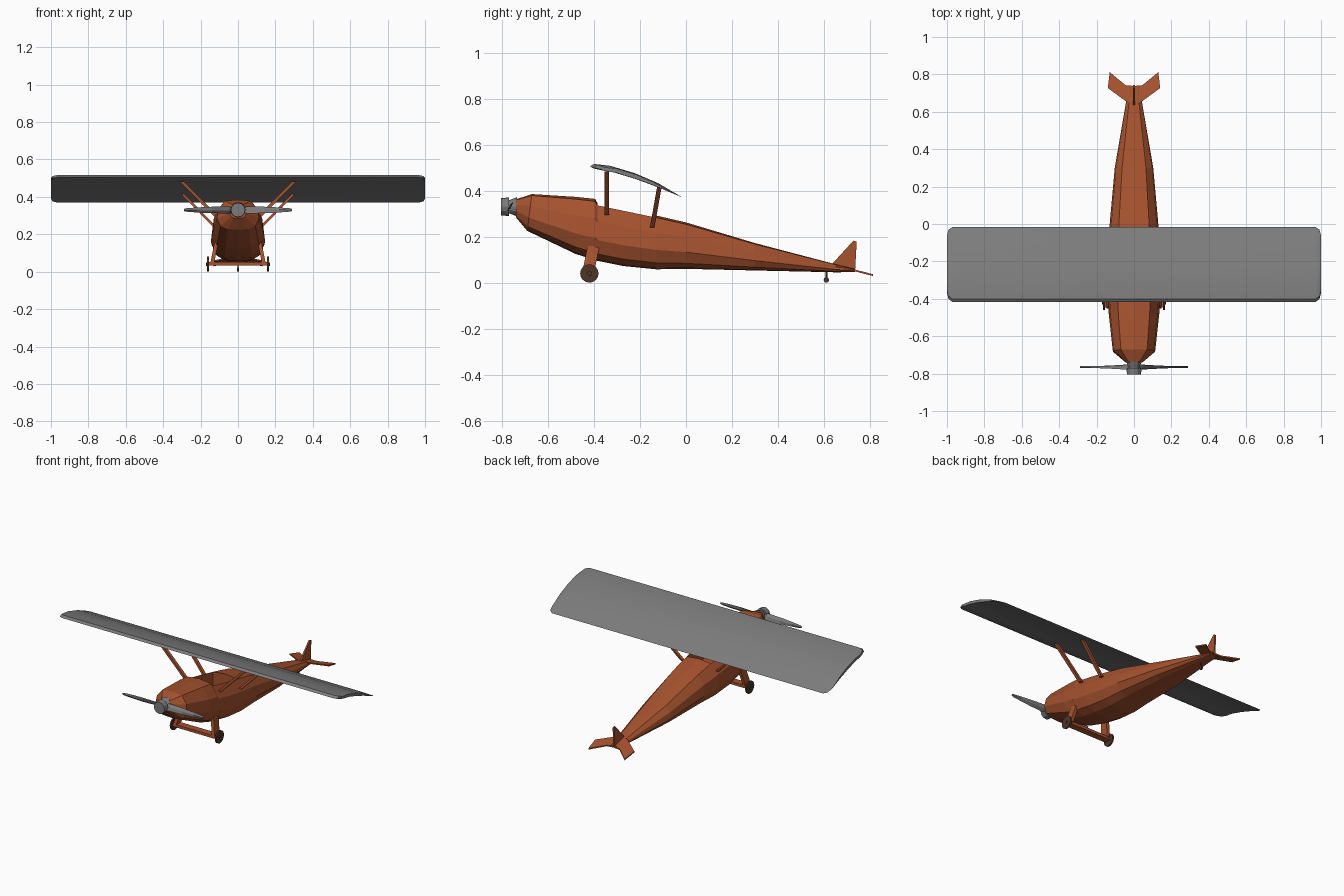
import bpy, bmesh
from math import sin, cos, pi, radians
from mathutils import Vector, Matrix

if "Cube" in bpy.data.objects:
    bpy.data.objects.remove(bpy.data.objects["Cube"])


def material(name, rgb):
    m = bpy.data.materials.new(name)
    m.diffuse_color = (*rgb, 1)
    m.use_nodes = True
    m.node_tree.nodes["Principled BSDF"].inputs["Base Color"].default_value = m.diffuse_color
    return m


BROWN = material("rust_paint", (0.38, 0.085, 0.028))
GREY = material("dark_grey", (0.2, 0.2, 0.2))
DARK = material("dark_brown", (0.08, 0.035, 0.02))


def finish(bm, name, mat, mirror=False):
    bmesh.ops.recalc_face_normals(bm, faces=bm.faces)
    me = bpy.data.meshes.new(name)
    bm.to_mesh(me)
    bm.free()
    ob = bpy.data.objects.new(name, me)
    bpy.context.collection.objects.link(ob)
    me.materials.append(mat)
    if mirror:
        ob.modifiers.new("mirror", 'MIRROR').use_mirror_merge = False
    return ob


def add_loft(bm, rings):
    """Skin a list of equal-length rings and cap both ends."""
    vs = [[bm.verts.new(p) for p in r] for r in rings]
    n = len(vs[0])
    for a, b in zip(vs, vs[1:]):
        for i in range(n):
            j = (i + 1) % n
            bm.faces.new((a[i], a[j], b[j], b[i]))
    bm.faces.new(vs[0])
    bm.faces.new(vs[-1][::-1])
    return vs


def loft(name, rings, mat, mirror=False):
    bm = bmesh.new()
    add_loft(bm, rings)
    return finish(bm, name, mat, mirror)


def strut(name, a, b, wx, wy, mat=BROWN):
    """Mirrored bar between two points with level ends."""
    box = [(-wx, -wy), (wx, -wy), (wx, wy), (-wx, wy)]
    return loft(name, [[Vector(p) + Vector((x, y, 0)) for x, y in box] for p in (a, b)], mat, True)


def cylinder(name, centre, r1, r2, depth, rot, mat, sides=12, mirror=False):
    bm = bmesh.new()
    bmesh.ops.create_cone(bm, cap_ends=True, segments=sides, radius1=r1, radius2=r2, depth=depth,
                          matrix=Matrix.Translation(centre) @ rot)
    return finish(bm, name, mat, mirror)


ALONG_X = Matrix.Rotation(pi / 2, 4, 'Y')
ALONG_Y = Matrix.Rotation(pi / 2, 4, 'X')   # cone's second end faces -y

# Fuselage: faceted section swept through stations (y, half width, top, bottom)
stations = [(-.74, .045, .362, .285), (-.68, .113, .385, .225), (-.48, .135, .373, .125),
            (-.395, .140, .364, .098), (-.385, .141, .346, .095), (-.27, .145, .322, .072),
            (-.13, .140, .292, .058), (0, .130, .262, .060), (.30, .103, .172, .053),
            (.65, .043, .080, .045), (.735, .034, .060, .046)]
half = [(0, 1), (.62, .96), (.93, .68), (1, .36), (.82, .12), (.5, .02), (0, 0)]
section = half + [(-x, z) for x, z in half[-2:0:-1]]
bm = bmesh.new()
rings = add_loft(bm, [[(x * w, y + (.02 * (t - .5) if i == 1 else 0), b + t * (top - b))
                       for x, t in section] for i, (y, w, top, b) in enumerate(stations)])
# Cockpit: sink the inset top panels behind the nose
deck = {v for r in rings[4:7] for v in (r[-1], r[0], r[1])}
panels = [f for f in bm.faces if all(v in deck for v in f.verts)]
bmesh.ops.inset_region(bm, faces=panels, thickness=.012, use_even_offset=True)
for v in {v for f in panels for v in f.verts}:
    v.co.z = min(v.co.z - .1, .2)
finish(bm, "fuselage", BROWN)

# Wing: cambered aerofoil with rounded tips
foil = [(-.417, .505), (-.40, .516), (-.33, .508), (-.22, .475), (-.12, .432), (-.015, .370),
        (-.12, .414), (-.22, .451), (-.33, .484), (-.40, .496)]
tips = [(-1, .76), (-.992, .92), (-.97, 1), (.97, 1), (.992, .92), (1, .76)]
wing = loft("wing", [[(x, -.215 + (y + .215) * s, .455 + (z - .455) * s) for y, z in foil]
                     for x, s in tips], GREY)
bpy.context.view_layer.objects.active = wing
wing.select_set(True)
bpy.ops.object.shade_smooth_by_angle(angle=radians(30))

# Wing struts
strut("front_wing_strut", (.115, -.345, .295), (.302, -.345, .483), .011, .010)
strut("rear_wing_strut", (.125, -.147, .24), (.300, -.115, .420), .009, .010)

# Landing gear
strut("gear_leg", (.138, -.425, .045), (.115, -.402, .16), .010, .026)
loft("axle_beam", [[(x, -.425 + dy, .04 + dz) for dy, dz in
                    ((-.022, -.007), (.022, -.007), (.022, .011), (-.022, .011))]
                   for x in (-.158, .158)], BROWN)
cylinder("wheel", (.161, -.42, .04), .04, .04, .010, ALONG_X, DARK, 16, True)
cylinder("wheel_hub", (.164, -.42, .04), .012, .010, .012, ALONG_X, DARK, 8, True)

# Tail: fin, swept tailplane and tail wheel
fin = [(.62, .065), (.728, .183), (.742, .178), (.735, .05), (.64, .05)]
loft("fin", [[(x, y, z) for y, z in fin] for x in (-.005, .005)], BROWN)
plane = [(.0, .65), (.042, .655), (.14, .727), (.130, .812), (.045, .742), (0, .738)]
loft("tailplane", [[(x, y, .075 - .26 * (y - .65) + dz) for x, y in plane]
                   for dz in (-.004, .004)], BROWN, True)
cylinder("tail_wheel", (0, .61, .012), .012, .012, .010, ALONG_X, DARK, 10)
cylinder("tail_wheel_post", (0, .61, .032), .004, .004, .04, Matrix(), DARK, 6)

# Propeller: two twisted, tapered blades and a two-step hub
PZ, PY = .33, -.765
blade = [(.0, .018, 40), (.05, .022, 36), (.14, .019, 24), (.22, .014, 16), (.28, .009, 12), (.29, .005, 12)]
bm = bmesh.new()
for side in (1, -1):
    ribs = []
    for x, w, deg in blade:
        a = radians(deg)
        ribs.append([(side * x, PY + side * (p * sin(a) + q * cos(a)), PZ + p * cos(a) - q * sin(a))
                     for p, q in ((-w, 0), (0, -.005), (w, 0), (0, .005))])
    add_loft(bm, ribs)
finish(bm, "propeller_blades", GREY)
cylinder("propeller_hub", (0, -.787, PZ), .04, .038, .036, ALONG_Y, GREY)
cylinder("propeller_collar", (0, -.752, PZ), .042, .028, .036, ALONG_Y, GREY)
